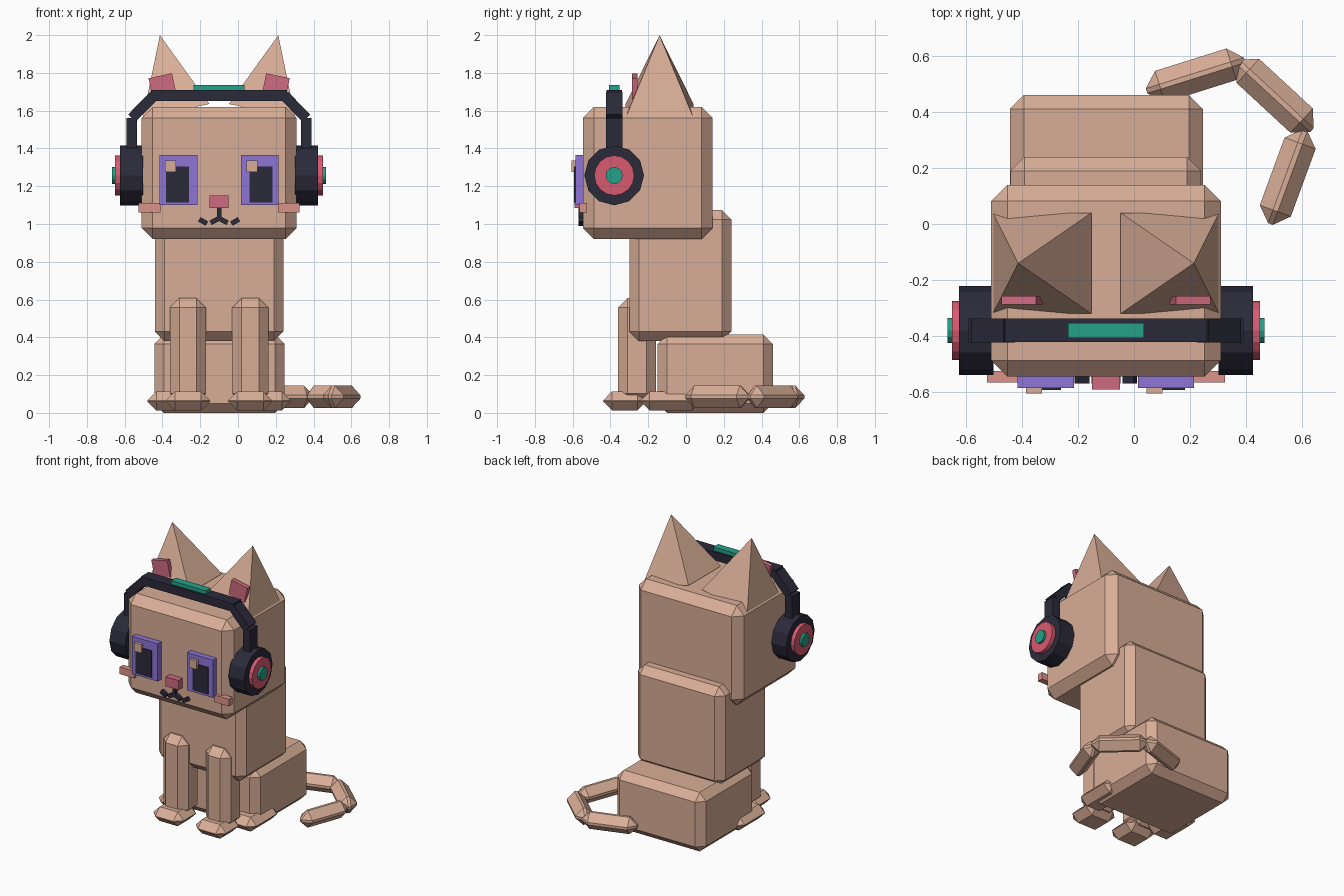
import bpy, bmesh, math
from mathutils import Matrix, Vector

if "Cube" in bpy.data.objects:
    bpy.data.objects.remove(bpy.data.objects["Cube"])


def mat(name, hexcol):
    m = bpy.data.materials.new(name)
    rgb = [int(hexcol[i:i + 2], 16) / 255 for i in (0, 2, 4)]
    lin = [c / 12.92 if c <= 0.04045 else ((c + 0.055) / 1.055) ** 2.4 for c in rgb]
    m.diffuse_color = (*lin, 1)
    m.use_nodes = True
    m.node_tree.nodes["Principled BSDF"].inputs["Base Color"].default_value = m.diffuse_color
    return m


TAN = mat("tan fur", "D9AE97")
DARK = mat("dark navy", "2B2A3A")
PURPLE = mat("purple", "8E74D6")
ROSE = mat("rose pink", "CF6B80")
RED = mat("coral red", "D95B70")
BLUSH = mat("blush", "DB9488")
TEAL = mat("teal", "25A189")

CX = -0.10  # symmetry plane of the cat (the tail shifts the whole model)


def finish(name, bm, material, loc, rot=(0, 0, 0)):
    me = bpy.data.meshes.new(name)
    bmesh.ops.recalc_face_normals(bm, faces=bm.faces)
    bm.to_mesh(me)
    bm.free()
    me.materials.append(material)
    ob = bpy.data.objects.new(name, me)
    ob.location, ob.rotation_euler = loc, rot
    bpy.context.collection.objects.link(ob)
    return ob


def box(name, loc, size, material, bevel=0.0, rot=(0, 0, 0)):
    bm = bmesh.new()
    bmesh.ops.create_cube(bm, size=1)
    bmesh.ops.scale(bm, vec=size, verts=bm.verts)
    if bevel:
        bmesh.ops.bevel(bm, geom=bm.edges[:], offset=min(bevel, 0.48 * min(size)),
                        segments=1, affect='EDGES', profile=0.5)
    return finish(name, bm, material, loc, rot)


def span(name, x, y, z, material, bevel=0.0):
    """Box given by its extents on each axis."""
    return box(name, [(a + b) / 2 for a, b in (x, y, z)],
               [b - a for a, b in (x, y, z)], material, bevel)


def bar_xz(name, p, q, y, depth, thick, material):
    """Box running from p to q in the front plane."""
    dx, dz = q[0] - p[0], q[1] - p[1]
    return box(name, ((p[0] + q[0]) / 2, y, (p[1] + q[1]) / 2),
               (math.hypot(dx, dz), depth, thick), material,
               rot=(0, -math.atan2(dz, dx), 0))


def disc(name, x, radius, width, material, sides):
    """Cylinder along x at ear-cup height."""
    bm = bmesh.new()
    bmesh.ops.create_cone(bm, cap_ends=True, segments=sides, radius1=radius,
                          radius2=radius, depth=width)
    bmesh.ops.rotate(bm, verts=bm.verts, matrix=Matrix.Rotation(math.pi / 2, 3, 'Y'))
    return finish(name, bm, material, (x, -0.38, 1.257))


# Main masses
span("head", (-0.51, 0.31), (-0.545, 0.14), (0.92, 1.62), TAN, 0.058)
span("body", (-0.44, 0.24), (-0.30, 0.24), (0.38, 1.073), TAN, 0.05)
span("haunches", (-0.443, 0.246), (-0.15, 0.46), (0.0, 0.415), TAN, 0.05)

# Tail segments curling to the side
tail = [((0.045, 0.475), (0.395, 0.585)), ((0.37, 0.58), (0.635, 0.335)),
        ((0.61, 0.335), (0.487, 0.0))]
for i, (p, q) in enumerate(tail):
    d = Vector(q) - Vector(p)
    box(f"tail_segment_{i + 1}", ((p[0] + q[0]) / 2, (p[1] + q[1]) / 2, 0.085),
        (d.length, 0.118, 0.118), TAN, 0.05, (0, 0, math.atan2(d.y, d.x)))

TILT = math.radians(12)
for s, side in ((-1, "left"), (1, "right")):
    # Legs and paws
    box(f"{side}_front_leg", (CX + s * 0.165, -0.26, 0.33), (0.192, 0.20, 0.555), TAN, 0.05)
    box(f"{side}_front_paw", (CX + s * 0.165, -0.325, 0.063), (0.235, 0.23, 0.10), TAN, 0.05)
    box(f"{side}_hind_paw", (CX + s * 0.28, -0.08, 0.063), (0.20, 0.32, 0.10), TAN, 0.05)

    # Ear: four-sided pyramid leaning outwards
    bm = bmesh.new()
    bmesh.ops.create_cone(bm, cap_ends=True, segments=4, radius1=0.18 * math.sqrt(2),
                          radius2=0, depth=0.41,
                          matrix=Matrix.Translation((0, 0, 0.205)) @ Matrix.Rotation(math.pi / 4, 4, 'Z'))
    bmesh.ops.remove_doubles(bm, verts=bm.verts, dist=1e-5)
    finish(f"{side}_ear", bm, TAN, (CX + s * 0.228, -0.14, 1.598), (0, s * TILT, 0))
    box(f"{side}_inner_ear", (CX + s * 0.30, -0.272, 1.73), (0.127, 0.03, 0.112), ROSE,
        rot=(0, s * TILT, 0))

    # Eye: iris, pupil and glint plates
    ex = CX + s * 0.215
    box(f"{side}_iris", (ex, -0.562, 1.232), (0.20, 0.048, 0.265), PURPLE)
    box(f"{side}_pupil", (CX + s * 0.221, -0.586, 1.21), (0.122, 0.012, 0.19), DARK)
    box(f"{side}_glint", (ex - 0.042, -0.593, 1.305), (0.058, 0.024, 0.06), TAN)

    # Cheek and mouth curve
    box(f"{side}_cheek", (CX + s * 0.368, -0.545, 1.086), (0.115, 0.04, 0.05), BLUSH)
    mouth = [(0.0, 1.03), (0.045, 1.006), (0.065, 1.002), (0.105, 1.025)]
    pts = [(CX + s * a, b) for a, b in mouth]
    bar_xz(f"{side}_mouth_inner", pts[0], pts[1], -0.555, 0.03, 0.026, DARK)
    bar_xz(f"{side}_mouth_outer", pts[2], pts[3], -0.555, 0.03, 0.026, DARK)

    # Headphone cup, ring, hub and side arms
    disc(f"{side}_ear_cup", CX + s * 0.463, 0.158, 0.122, DARK, 12)
    disc(f"{side}_cup_ring", CX + s * 0.535, 0.106, 0.03, RED, 16)
    disc(f"{side}_cup_hub", CX + s * 0.55, 0.045, 0.032, TEAL, 12)
    a, b, c = [(CX + s * x, z) for x, z in ((0.462, 1.30), (0.462, 1.56), (0.345, 1.68))]
    bar_xz(f"{side}_band_arm", a, b, -0.38, 0.085, 0.056, DARK)
    bar_xz(f"{side}_band_slant", b, c, -0.38, 0.085, 0.056, DARK)

# Headband top and its teal strip
span("band_top", (CX - 0.36, CX + 0.36), (-0.422, -0.338), (1.652, 1.71), DARK)
span("band_strip", (CX - 0.135, CX + 0.135), (-0.407, -0.353), (1.70, 1.735), TEAL)

# Nose and mouth stem
span("nose", (CX - 0.05, CX + 0.05), (-0.59, -0.53), (1.085, 1.152), ROSE)
span("mouth_stem", (CX - 0.012, CX + 0.012), (-0.57, -0.54), (1.02, 1.09), DARK)
